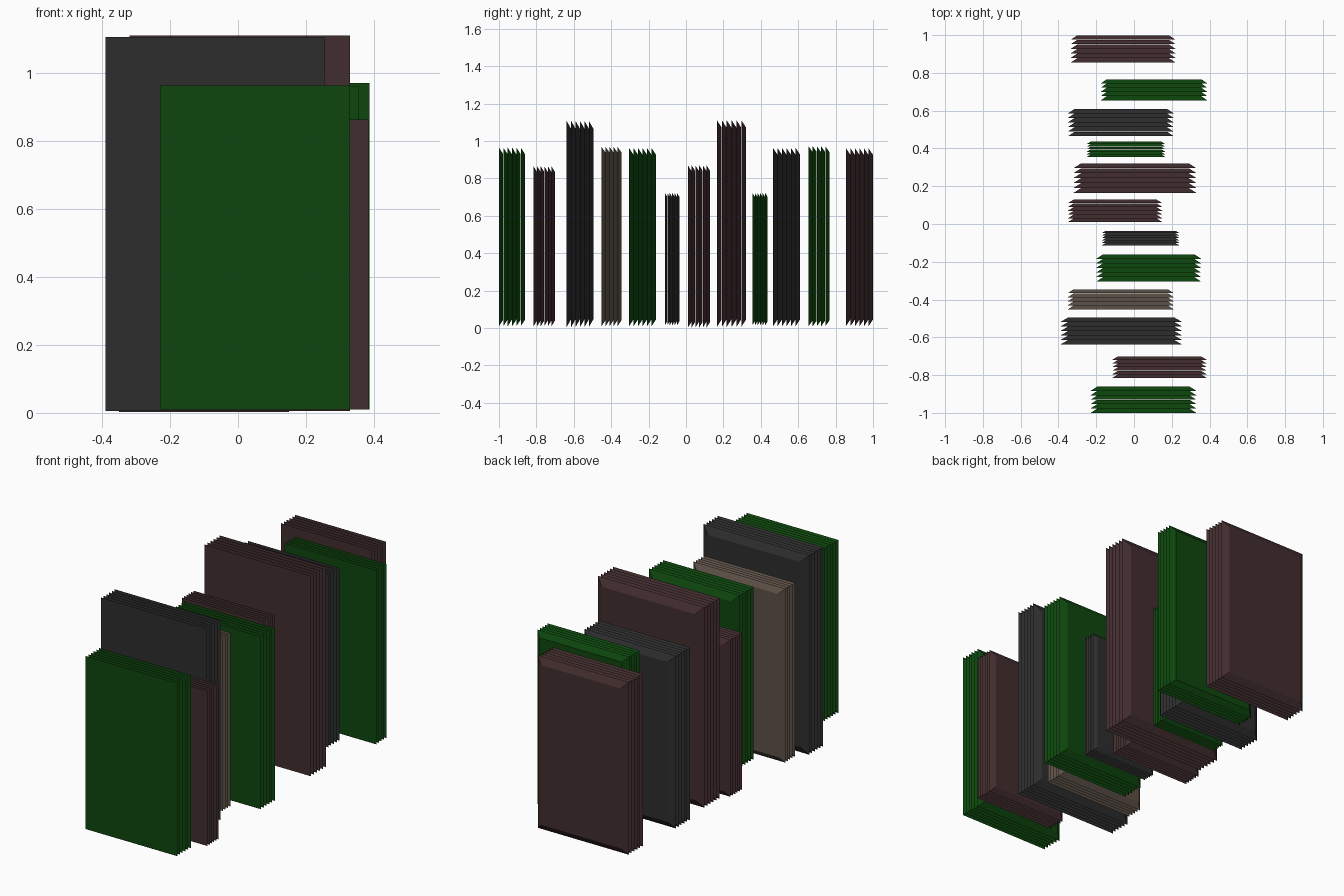
import bpy
import bmesh

cube = bpy.data.objects.get("Cube")
if cube:
    bpy.data.objects.remove(cube, do_unlink=True)


def make_material(name, rgb):
    mat = bpy.data.materials.new(name)
    mat.use_nodes = True
    mat.diffuse_color = (*rgb, 1)
    mat.node_tree.nodes["Principled BSDF"].inputs["Base Color"].default_value = (*rgb, 1)
    return mat


GREEN = make_material("dark green", (0.004, 0.062, 0.004))
BLACK = make_material("charcoal", (0.027, 0.027, 0.027))
BROWN = make_material("dark maroon", (0.055, 0.026, 0.028))
TAN = make_material("grey brown", (0.107, 0.08, 0.061))


def ring(bm, x0, x1, z0, z1, y, inset):
    """Rectangle of vertices across the stack, shrunk by inset."""
    a, b, c, d = x0 + inset, x1 - inset, z0 + inset, z1 - inset
    return [bm.verts.new((x, y, z)) for x, z in ((a, c), (b, c), (b, d), (a, d))]


def panel_stack(name, x, y, z, layers, taper, mat):
    """Upright stack of thin slabs, each tapering toward the back."""
    bm = bmesh.new()
    pitch = (y[1] - y[0]) / layers
    gap = 0.0008
    for i in range(layers):
        front_y = y[0] + i * pitch
        front = ring(bm, *x, *z, front_y, 0)
        back = ring(bm, *x, *z, front_y + pitch - gap, taper)
        bm.faces.new(front)
        bm.faces.new(back[::-1])
        for k in range(4):
            n = (k + 1) % 4
            bm.faces.new((front[k], back[k], back[n], front[n]))
    bmesh.ops.recalc_face_normals(bm, faces=bm.faces)
    mesh = bpy.data.meshes.new(name)
    bm.to_mesh(mesh)
    bm.free()
    mesh.materials.append(mat)
    obj = bpy.data.objects.new(name, mesh)
    bpy.context.collection.objects.link(obj)


# Row of stacks from front to back: x range, y range, z range, layers, taper
STACKS = [
    ((-0.23, 0.33), (-1.0, -0.86), (0.01, 0.965), 6, 0.035, GREEN),
    ((-0.115, 0.385), (-0.815, -0.70), (0.01, 0.865), 6, 0.03, BROWN),
    ((-0.39, 0.255), (-0.638, -0.495), (0.006, 1.107), 6, 0.04, BLACK),
    ((-0.35, 0.21), (-0.452, -0.345), (0.01, 0.97), 5, 0.03, TAN),
    ((-0.20, 0.355), (-0.305, -0.16), (0.01, 0.963), 6, 0.035, GREEN),
    ((-0.17, 0.24), (-0.113, -0.035), (0.015, 0.722), 6, 0.02, BLACK),
    ((-0.35, 0.15), (0.01, 0.13), (0.003, 0.87), 6, 0.03, BROWN),
    ((-0.32, 0.33), (0.165, 0.322), (0.006, 1.112), 6, 0.04, BROWN),
    ((-0.25, 0.165), (0.355, 0.437), (0.015, 0.722), 6, 0.02, GREEN),
    ((-0.35, 0.21), (0.465, 0.61), (0.01, 0.963), 6, 0.035, BLACK),
    ((-0.175, 0.387), (0.655, 0.767), (0.01, 0.972), 5, 0.03, GREEN),
    ((-0.335, 0.22), (0.855, 1.0), (0.01, 0.962), 6, 0.035, BROWN),
]
for number, stack in enumerate(STACKS, 1):
    panel_stack(f"panel_stack_{number}", *stack)
